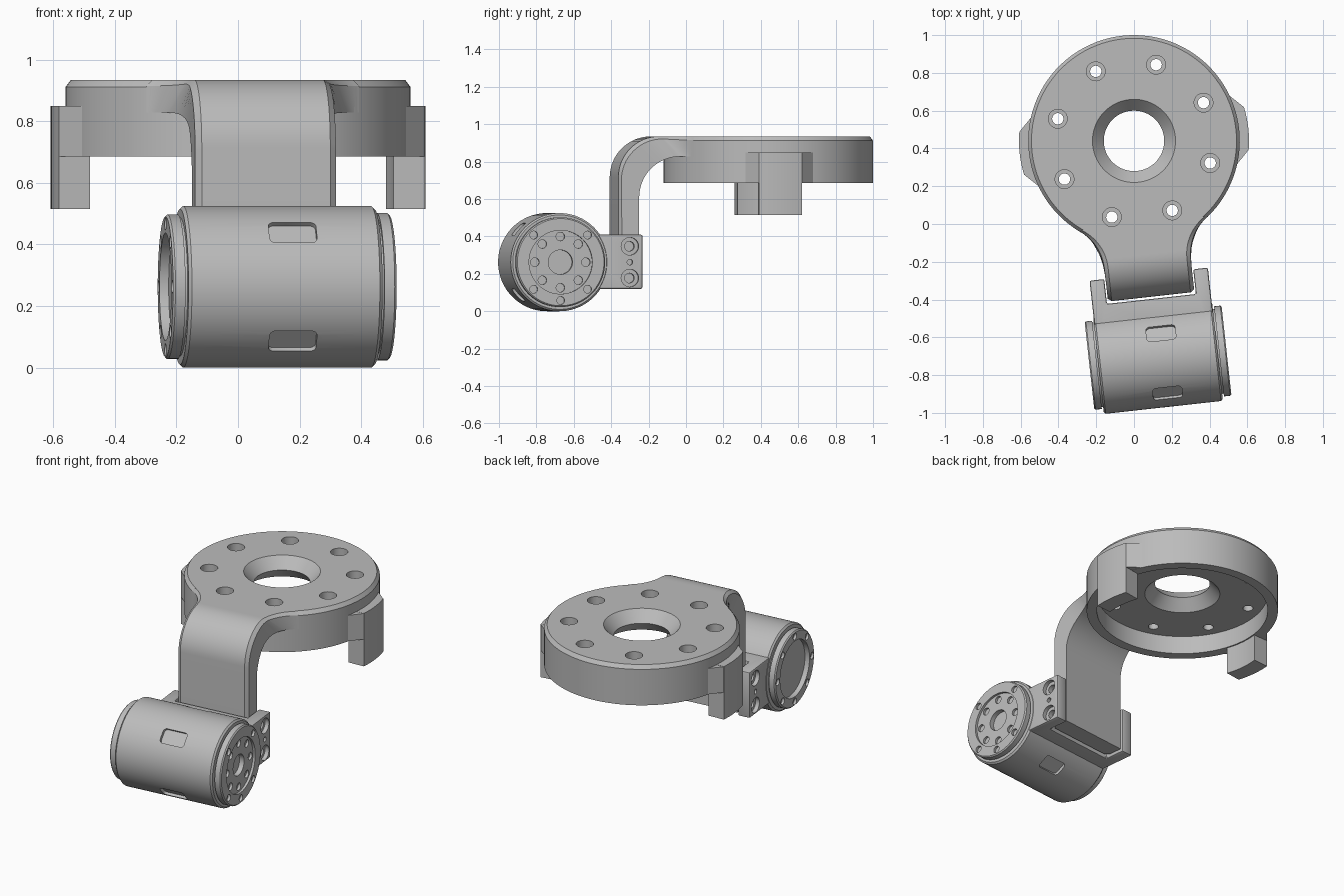
import bpy, bmesh
from math import sin, cos, pi, radians, sqrt
from mathutils import Matrix, Vector

cube = bpy.data.objects.get("Cube")
if cube:
    bpy.data.objects.remove(cube, do_unlink=True)

grey = bpy.data.materials.new("machined_grey")
grey.use_nodes = True
COLOUR = (0.5, 0.5, 0.5, 1)
grey.diffuse_color = COLOUR
grey.node_tree.nodes["Principled BSDF"].inputs["Base Color"].default_value = COLOUR

# Parts are built around the disk axis, with the motor straight ahead on -y,
# then the whole assembly is turned slightly.
FRAME = Matrix.Translation((0, 0.44, 0)) @ Matrix.Rotation(radians(6.3), 4, 'Z')
MOTOR_Y, MOTOR_Z = -1.157, 0.2625
MOTOR = Matrix.Translation((0, MOTOR_Y, MOTOR_Z))
TO_X = Matrix.Rotation(pi / 2, 4, 'Y')
IDENTITY = Matrix.Identity(4)


def lathe(bm, profile, segs=32, matrix=IDENTITY, closed=False):
    """Revolve (radius, height) points round z."""
    rings = []
    for r, h in profile:
        count = segs if r > 0 else 1
        rings.append([bm.verts.new(matrix @ Vector((r * cos(2 * pi * i / segs), r * sin(2 * pi * i / segs), h)))
                      for i in range(count)])
    pairs = list(zip(rings, rings[1:]))
    if closed:
        pairs.append((rings[-1], rings[0]))
    for a, b in pairs:
        for i in range(segs):
            j = (i + 1) % segs
            if len(a) == 1:
                bm.faces.new((a[0], b[i], b[j]))
            elif len(b) == 1:
                bm.faces.new((a[i], a[j], b[0]))
            else:
                bm.faces.new((a[i], a[j], b[j], b[i]))


def loft(bm, sections):
    """Skin equal-length closed sections and cap both ends."""
    rows = [[bm.verts.new(p) for p in s] for s in sections]
    n = len(rows[0])
    for a, b in zip(rows, rows[1:]):
        for i in range(n):
            j = (i + 1) % n
            bm.faces.new((a[i], a[j], b[j], b[i]))
    bm.faces.new(rows[0])
    bm.faces.new(rows[-1])


def prism(bm, outline, z0, z1, matrix=IDENTITY):
    loft(bm, [[matrix @ Vector((x, y, z)) for x, y in outline] for z in (z0, z1)])


def finish(bm, name):
    bmesh.ops.recalc_face_normals(bm, faces=bm.faces)
    bm.transform(FRAME)
    mesh = bpy.data.meshes.new(name)
    bm.to_mesh(mesh)
    bm.free()
    obj = bpy.data.objects.new(name, mesh)
    bpy.context.collection.objects.link(obj)
    mesh.materials.append(grey)
    return obj


def activate(obj):
    bpy.ops.object.select_all(action='DESELECT')
    obj.select_set(True)
    bpy.context.view_layer.objects.active = obj


def smooth(obj):
    activate(obj)
    bpy.ops.object.shade_smooth_by_angle(angle=radians(25))


def cut(obj, bm):
    cutter = finish(bm, "cutter")
    cutter.hide_render = True
    mod = obj.modifiers.new("cut", 'BOOLEAN')
    mod.operation = 'DIFFERENCE'
    mod.solver = 'EXACT'
    mod.object = cutter
    activate(obj)
    bpy.ops.object.modifier_apply(modifier=mod.name)
    bpy.data.objects.remove(cutter, do_unlink=True)


# Mounting disk: hollow underneath, double-tapered centre hole, eight screw holes
bm = bmesh.new()
lathe(bm, [(0.16, 0.868), (0.22, 0.935), (0.543, 0.935), (0.56, 0.912),
           (0.56, 0.685), (0.5, 0.685), (0.5, 0.80), (0.22, 0.80)], 96, closed=True)
disk = finish(bm, "mounting_disk")
bm = bmesh.new()
for k in range(8):
    a = radians(22.5 + 45 * k)
    lathe(bm, [(0, 1), (0.05, 1), (0.05, 0.885), (0.03, 0.885), (0.03, 0.7), (0, 0.7)], 24,
          Matrix.Translation((0.42 * cos(a), 0.42 * sin(a), 0)))
cut(disk, bm)
smooth(disk)


# Side tabs: a tapered pad on the rim with a leg hanging below it
def arc(radius, half_angle, steps=8):
    angles = [half_angle * (2 * i / steps - 1) for i in range(steps + 1)]
    return [(radius * cos(a), radius * sin(a)) for a in angles]


for name, turn in (("left", 0), ("right", pi)):
    spin = Matrix.Rotation(turn, 4, 'Z')
    bm = bmesh.new()
    prism(bm, arc(0.609, 0.19) + arc(0.508, 0.22)[::-1], 0.515, 0.85, spin)
    leg = finish(bm, name + "_tab_leg")
    bm = bmesh.new()
    prism(bm, arc(0.608, 0.19) + arc(0.552, 0.36)[::-1], 0.686, 0.849, spin)
    pad = finish(bm, name + "_tab_pad")
    smooth(leg)
    smooth(pad)


# Bent arm: flares into the disk, curves down to the motor
def half_width(d):
    if d >= 0.652:
        return 0.23
    return 0.48 - sqrt(0.25 ** 2 - (0.652 - d) ** 2)


def arm_section(outer, inner):
    (d, z), (di, zi) = outer, inner
    step = (Vector(inner) - Vector(outer)).normalized() * 0.02
    dc, zc = d + step.x, z + step.y
    half = [(half_width(d) - 0.02, d, z), (half_width(dc), dc, zc), (half_width(di), di, zi)]
    right = [Vector((w, -y, h)) for w, y, h in half]
    left = [Vector((-w, -y, h)) for w, y, h in reversed(half)]
    return right + left


BEND, STEPS = 0.22, 16
sections = []
for i in range(STEPS):
    t = i / STEPS
    sections.append(arm_section((0.44 + 0.17 * t, 0.935), (0.44 + 0.06 * t, 0.828)))
for i in range(STEPS + 1):
    a = pi / 2 * i / STEPS
    s, c = BEND * sin(a), BEND * cos(a)
    sections.append(arm_section((0.61 + s, 0.715 + c), (0.50 + s, 0.608 + c)))
sections.append(arm_section((0.83, 0.135), (0.72, 0.135)))
bm = bmesh.new()
loft(bm, sections)
smooth(finish(bm, "bent_arm"))

# Motor housing with grooves and stepped end caps
bm = bmesh.new()
lathe(bm, [(0, -0.335), (0.175, -0.335), (0.175, -0.365), (0.228, -0.365), (0.235, -0.358),
           (0.235, -0.325), (0.225, -0.325), (0.225, -0.317), (0.2525, -0.317), (0.2625, -0.307),
           (0.2625, 0.307), (0.2525, 0.317), (0.225, 0.317), (0.225, 0.325), (0.24, 0.325),
           (0.24, 0.358), (0.233, 0.365), (0.17, 0.365), (0.17, 0.35), (0.065, 0.35),
           (0.065, 0.32), (0, 0.32)], 80, MOTOR @ TO_X)
housing = finish(bm, "motor_housing")


def drill(bm, y, z, radius, start, depth, side):
    """Blind hole along x, entered from the given side."""
    place = Matrix.Translation((0, y, z)) @ Matrix.Rotation(side * pi / 2, 4, 'Y')
    lathe(bm, [(0, start), (radius, start), (radius, start - depth), (0, start - depth)], 20, place)


bm = bmesh.new()
for side in (1, -1):
    for k in range(8):
        a = pi / 4 * k
        if k % 2 or k == 6 or side < 0:
            drill(bm, MOTOR_Y + 0.205 * cos(a), MOTOR_Z + 0.205 * sin(a), 0.021, 0.4, 0.05, side)
        if side > 0:
            drill(bm, MOTOR_Y + 0.137 * cos(a), MOTOR_Z + 0.137 * sin(a), 0.023, 0.4, 0.065, side)
# Rounded shallow pockets round the housing
pocket = []
for k in range(16):
    a = 2 * pi * (k + 0.5) / 16
    sx, sy = (1 if cos(a) > 0 else -1), (1 if sin(a) > 0 else -1)
    pocket.append((sx * 0.058 + 0.02 * cos(a), sy * 0.025 + 0.02 * sin(a)))
for tilt in (47, 133, 210, -30):
    turn = MOTOR @ Matrix.Rotation(radians(tilt), 4, 'X') @ Matrix.Translation((0.03, 0, 0))
    prism(bm, pocket, 0.242, 0.3, turn)
cut(housing, bm)
smooth(housing)

# Mounting block: two ears clasping the arm, with screw holes in each side
ears = [(0.315, 0.05), (0.315, 0.447), (0.237, 0.447), (0.237, 0.315)]
outline = ears + [(-x, v) for x, v in reversed(ears)]
bm = bmesh.new()
prism(bm, [(x, MOTOR_Y + v) for x, v in outline], 0.12, 0.41)
block = finish(bm, "mounting_block")
bevel = block.modifiers.new("round_edges", 'BEVEL')
bevel.width = 0.01
bevel.segments = 2
activate(block)
bpy.ops.object.modifier_apply(modifier=bevel.name)
bm = bmesh.new()
for side in (1, -1):
    y = MOTOR_Y + 0.378
    for dz in (-0.085, 0.085):
        place = Matrix.Translation((0, y, MOTOR_Z + dz)) @ Matrix.Rotation(side * pi / 2, 4, 'Y')
        lathe(bm, [(0, 0.4), (0.047, 0.4), (0.047, 0.29), (0.026, 0.29), (0.026, 0.26), (0, 0.26)], 24, place)
    drill(bm, y, MOTOR_Z, 0.015, 0.4, 0.11, side)
cut(block, bm)
smooth(block)
